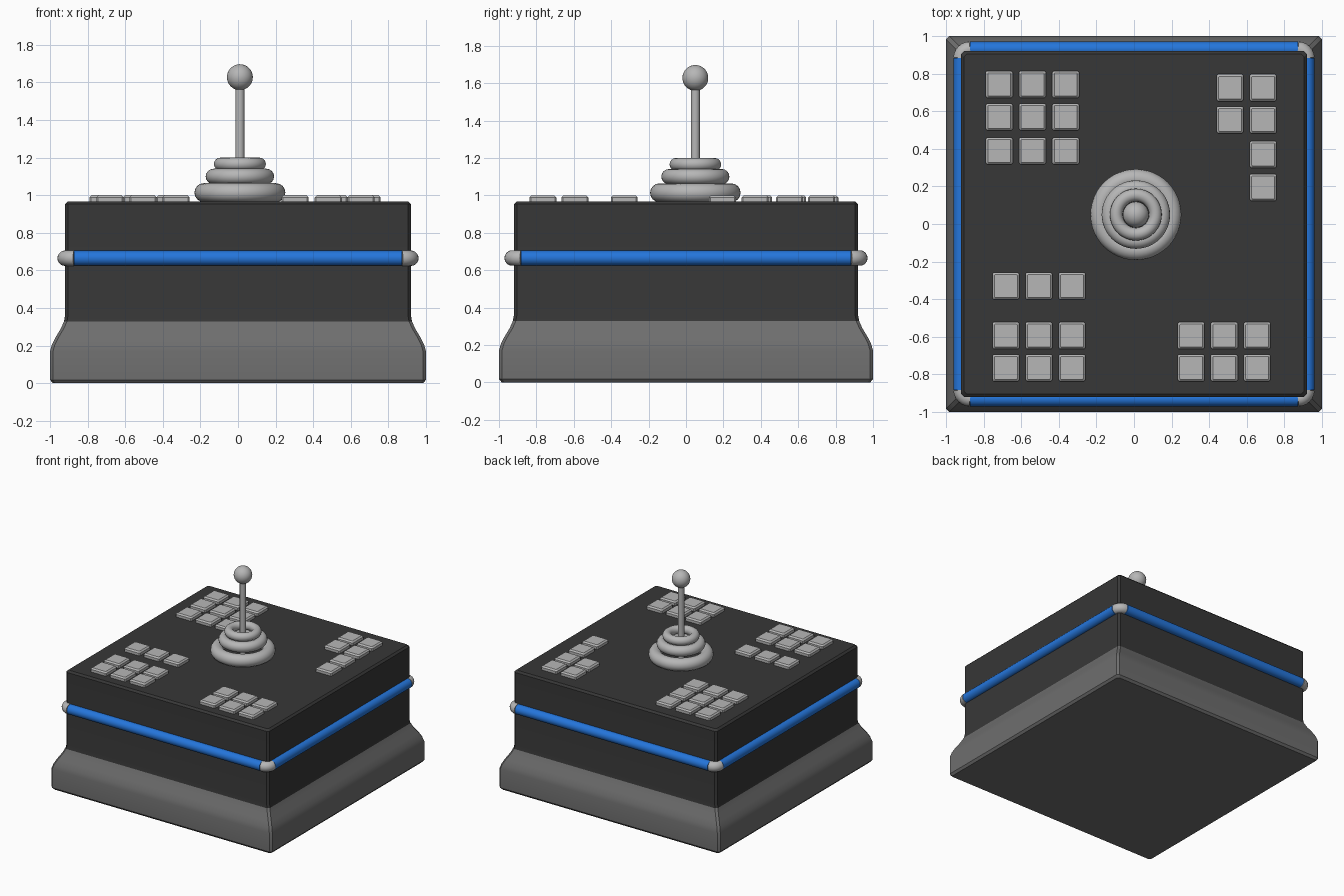
import bpy, bmesh, math
from mathutils import Vector

if "Cube" in bpy.data.objects:
    bpy.data.objects.remove(bpy.data.objects["Cube"])


def material(name, rgb):
    m = bpy.data.materials.new(name)
    m.diffuse_color = (*rgb, 1)
    m.use_nodes = True
    m.node_tree.nodes["Principled BSDF"].inputs["Base Color"].default_value = m.diffuse_color
    return m


DARK = material("dark_charcoal", (0.038, 0.038, 0.038))
GREY = material("mid_grey", (0.155, 0.155, 0.155))
LIGHT = material("light_grey", (0.47, 0.47, 0.47))
BLUE = material("rail_blue", (0.018, 0.18, 0.71))


def finish(obj, name, mat, angle=30):
    obj.name = name
    obj.data.materials.clear()
    obj.data.materials.append(mat)
    bpy.ops.object.select_all(action='DESELECT')
    obj.select_set(True)
    bpy.context.view_layer.objects.active = obj
    bpy.ops.object.shade_smooth_by_angle(angle=math.radians(angle))
    return obj


def loft(name, rings, mat, cap_start, cap_end, angle=30):
    """Skin a list of closed vertex rings."""
    bm = bmesh.new()
    vs = [[bm.verts.new(p) for p in ring] for ring in rings]
    n = len(vs[0])
    for a, b in zip(vs, vs[1:]):
        for i in range(n):
            j = (i + 1) % n
            bm.faces.new((a[i], a[j], b[j], b[i]))
    if cap_start:
        bm.faces.new(vs[0][::-1])
    if cap_end:
        bm.faces.new(vs[-1])
    me = bpy.data.meshes.new(name)
    bm.to_mesh(me)
    bm.free()
    obj = bpy.data.objects.new(name, me)
    bpy.context.collection.objects.link(obj)
    return finish(obj, name, mat, angle)


def square(h, z, c=0.016):
    """Square section with small chamfered corners."""
    k = h - c
    return [(k, -h, z), (h, -k, z), (h, k, z), (k, h, z),
            (-k, h, z), (-h, k, z), (-h, -k, z), (-k, -h, z)]


def tube(name, path, r, mat, n=20):
    """Round tube along a horizontal path."""
    path = [Vector(p) for p in path]
    rings = []
    for i, p in enumerate(path):
        t = (path[min(i + 1, len(path) - 1)] - path[max(i - 1, 0)]).normalized()
        side = t.cross(Vector((0, 0, 1)))
        up = Vector((0, 0, 1))
        rings.append([p + r * (math.cos(a) * side + math.sin(a) * up)
                      for a in (-2 * math.pi * k / n for k in range(n))])
    obj = loft(name, rings, mat, True, True, 40)
    bm = bmesh.new()
    bm.from_mesh(obj.data)
    bmesh.ops.recalc_face_normals(bm, faces=bm.faces)
    bm.to_mesh(obj.data)
    bm.free()
    return obj


# Flared base skirt and the box above it
skirt = [(0.985, 0), (1.0, 0.018), (1.0, 0.17), (0.99, 0.205), (0.971, 0.243),
         (0.943, 0.29), (0.926, 0.328)]
loft("flared_base", [square(h, z) for h, z in skirt], GREY, True, False)
box = [(0.926, 0.328), (0.92, 0.36), (0.92, 0.953), (0.905, 0.968)]
loft("console_body", [square(h, z) for h, z in box], DARK, False, True)

# Blue rails around the sides with grey elbows at the corners
RX, RY, EX, EY, RZ, RR = 0.92, 0.93, 0.872, 0.882, 0.665, 0.04
for s, side in ((-1, "front"), (1, "back")):
    tube(side + "_rail", [(-EX, s * RY, RZ), (EX, s * RY, RZ)], RR, BLUE)
for s, side in ((-1, "left"), (1, "right")):
    tube(side + "_rail", [(s * RX, -EY, RZ), (s * RX, EY, RZ)], RR, BLUE)
for sx in (-1, 1):
    for sy in (-1, 1):
        arc = [(i / 6) * math.pi / 2 for i in range(7)]
        tube("rail_elbow", [(sx * (EX + (RX - EX) * math.cos(a)),
                             sy * (EY + (RY - EY) * math.sin(a)), RZ) for a in arc],
             RR + 0.001, LIGHT)

# Joystick: stacked boot rings, stick and ball
JX, JY = 0.01, 0.05
for i, (outer, minor, z) in enumerate(((0.242, 0.05, 1.014), (0.182, 0.041, 1.1),
                                       (0.138, 0.034, 1.166))):
    bpy.ops.mesh.primitive_torus_add(location=(JX, JY, z), major_radius=outer - minor,
                                     minor_radius=minor, major_segments=48, minor_segments=16)
    finish(bpy.context.object, f"joystick_boot_ring_{i + 1}", LIGHT, 60)
bpy.ops.mesh.primitive_cylinder_add(vertices=24, radius=0.024, depth=0.65,
                                    location=(JX, JY, 1.285))
finish(bpy.context.object, "joystick_stick", LIGHT)
bpy.ops.mesh.primitive_uv_sphere_add(segments=32, ring_count=16, radius=0.069,
                                     location=(JX, JY, 1.628))
finish(bpy.context.object, "joystick_ball", LIGHT, 60)


# Button groups on the top panel: columns x rows
def grid(xs, ys):
    return [(x, y) for x in xs for y in ys]


buttons = (grid((-0.717, -0.54, -0.363), (0.743, 0.57, 0.389))
           + grid((0.511, 0.687), (0.725, 0.554))
           + grid((0.687,), (0.37, 0.195))
           + grid((-0.682, -0.506, -0.33), (-0.33, -0.594, -0.765))
           + grid((0.304, 0.48, 0.655), (-0.594, -0.765)))
for x, y in buttons:
    sections = [square(0.072, 0.96, 0.008), square(0.072, 0.989, 0.008),
                square(0.061, 1.0, 0.004)]
    b = loft("panel_button", sections, LIGHT, True, True)
    b.location = (x, y, 0)
